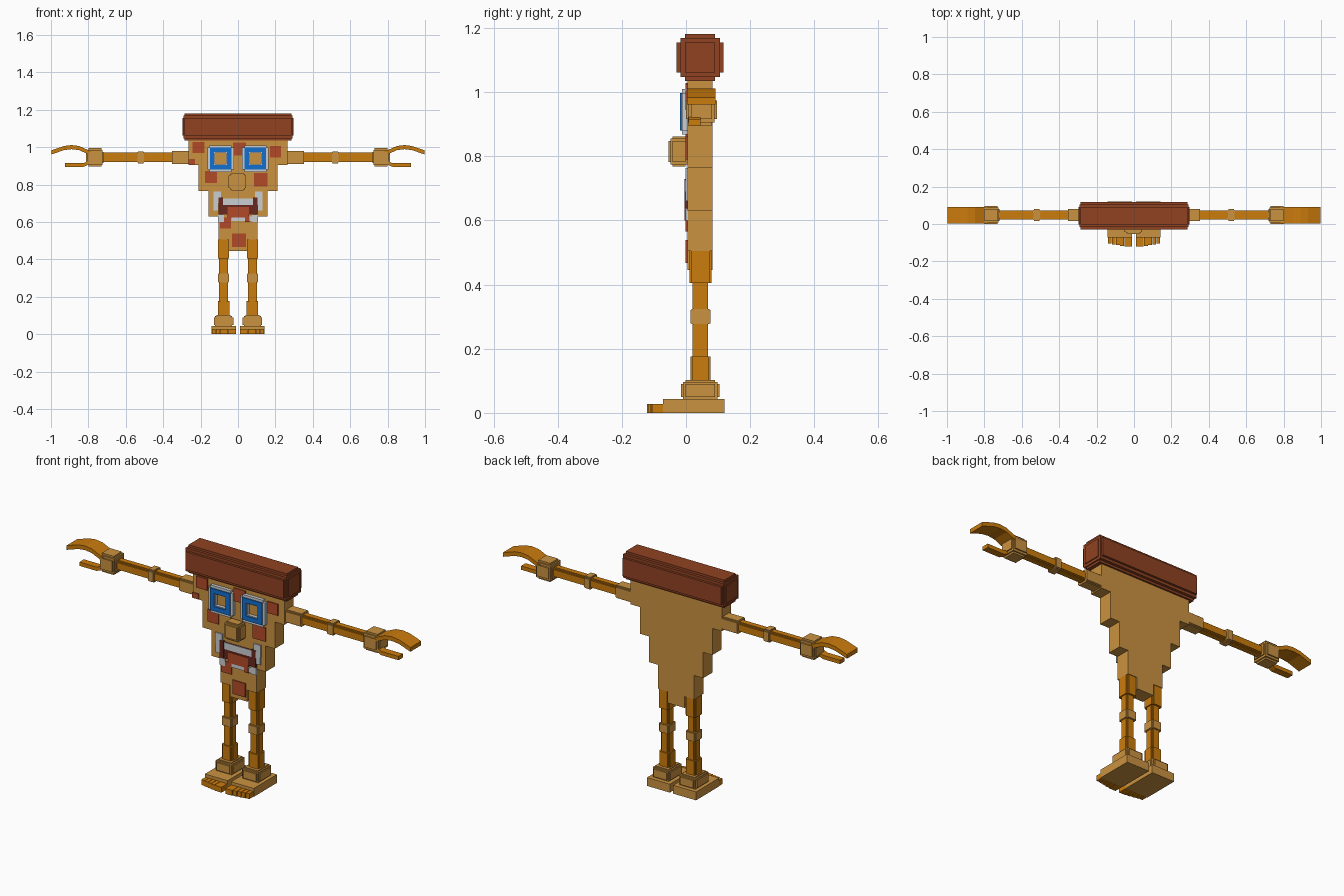
import bpy
import bmesh
from mathutils import Vector

cube = bpy.data.objects.get("Cube")
if cube:
    bpy.data.objects.remove(cube)


def material(name, rgb):
    m = bpy.data.materials.new(name)
    m.use_nodes = True
    col = (*rgb, 1)
    m.diffuse_color = col
    m.node_tree.nodes["Principled BSDF"].inputs["Base Color"].default_value = col
    return m


CHEESE = material("cheese", (0.60, 0.29, 0.052))
ORANGE = material("orange limbs", (0.60, 0.20, 0.004))
CRUST = material("crust brown", (0.28, 0.055, 0.016))
RED = material("sausage red", (0.45, 0.068, 0.02))
BLUE = material("eye blue", (0.006, 0.16, 0.62))
WHITE = material("off white", (0.60, 0.62, 0.64))
DARK = material("mouth brown", (0.14, 0.022, 0.014))


def finish(name, bm, mat):
    bmesh.ops.recalc_face_normals(bm, faces=bm.faces[:])
    me = bpy.data.meshes.new(name)
    bm.to_mesh(me)
    bm.free()
    me.materials.append(mat)
    ob = bpy.data.objects.new(name, me)
    bpy.context.scene.collection.objects.link(ob)
    return ob


def add_box(bm, centre, half):
    for v in bmesh.ops.create_cube(bm, size=2)["verts"]:
        v.co = Vector(centre) + v.co * Vector(half)


def box(name, mat, x, y, z):
    """Plain box from its (min, max) ranges."""
    bm = bmesh.new()
    add_box(bm, [sum(r) / 2 for r in (x, y, z)], [abs(r[1] - r[0]) / 2 for r in (x, y, z)])
    return finish(name, bm, mat)


def puff(name, mat, centre, half, step):
    """Box with stepped edges: one slab per axis plus a core."""
    bm = bmesh.new()
    half, step = Vector(half), Vector(step)
    for axis in range(3):
        if step[axis] == 0:
            continue
        h = half - step
        h[axis] = half[axis]
        add_box(bm, centre, h)
    add_box(bm, centre, half - step * 0.45)
    return finish(name, bm, mat)


def prism(name, mat, outline, y0, y1):
    """Extrude an x-z outline between two depths."""
    bm = bmesh.new()
    face = bm.faces.new([bm.verts.new((x, y0, z)) for x, z in outline])
    new = bmesh.ops.extrude_face_region(bm, geom=[face])["geom"]
    for v in new:
        if isinstance(v, bmesh.types.BMVert):
            v.co.y = y1
    return finish(name, bm, mat)


def ribbon(name, mat, path, thick, y0, y1):
    top = [(x, z + thick / 2) for x, z in path]
    low = [(x, z - thick / 2) for x, z in reversed(path)]
    return prism(name, mat, top + low, y0, y1)


def ring(name, mat, cx, cz, outer, inner, y0, y1, notch=0):
    """Square frame, optionally with notched corners."""
    bm = bmesh.new()
    cy, hy = (y0 + y1) / 2, (y1 - y0) / 2
    mid, bar = (outer + inner) / 2, (outer - inner) / 2
    for s in (1, -1):
        add_box(bm, (cx + s * mid, cy, cz), (bar, hy, outer - notch))
        add_box(bm, (cx, cy, cz + s * mid), (outer - notch, hy, bar))
    return finish(name, bm, mat)


# Stepped slice body
steps = [(0.265, 1.04), (0.21, 0.905), (0.157, 0.765), (0.105, 0.63), (0.05, 0.505)]
right_side = []
for i, (w, top) in enumerate(steps):
    low = steps[i + 1][1] if i + 1 < len(steps) else 0.445
    right_side += [(w, top), (w, low)]
prism("body", CHEESE, right_side + [(-x, z) for x, z in reversed(right_side)], 0.005, 0.082)

# Crust roll on top
puff("crust", CRUST, (0, 0.044, 1.108), (0.296, 0.073, 0.073), (0.011, 0.026, 0.026))

# Topping squares
for i, (x, z, w, h) in enumerate([
        (-0.21, 0.998, 0.032, 0.03), (0.008, 0.99, 0.034, 0.034), (0.2, 0.975, 0.03, 0.03),
        (-0.247, 0.922, 0.018, 0.014), (-0.145, 0.84, 0.032, 0.032), (0.122, 0.826, 0.037, 0.036),
        (-0.067, 0.595, 0.03, 0.03), (0.005, 0.503, 0.037, 0.036)]):
    box(f"topping_{i + 1}", RED, (x - w, x + w), (-0.001, 0.006), (z - h, z + h))

# Nose
puff("nose", CHEESE, (-0.003, -0.022, 0.815), (0.047, 0.032, 0.047), (0.014, 0.012, 0.014))

# Mouth layers
box("mouth", DARK, (-0.1, 0.107), (-0.001, 0.006), (0.64, 0.725))
box("upper_teeth", WHITE, (-0.1, 0.107), (-0.003, 0.006), (0.69, 0.725))
for s in (1, -1):
    side = "left" if s > 0 else "right"
    box(f"{side}_lip_corner", WHITE, (s * 0.09, s * 0.132), (-0.002, 0.006), (0.70, 0.763))
    box(f"{side}_lip_side", WHITE, (s * 0.107, s * 0.13), (-0.002, 0.006), (0.66, 0.71))
    box(f"{side}_mouth_corner", DARK, (s * 0.08, s * 0.105), (-0.004, 0.005), (0.64, 0.73))
    box(f"{side}_lower_lip", WHITE, (s * 0.075, s * 0.107), (-0.002, 0.006), (0.60, 0.638))
box("tongue", RED, (-0.055, 0.06), (-0.004, 0.005), (0.625, 0.68))
box("lower_lip", WHITE, (-0.035, 0.075), (-0.002, 0.006), (0.605, 0.63))
box("tongue_tip", RED, (0.037, 0.062), (-0.004, 0.005), (0.60, 0.627))

for s in (1, -1):
    side = "left" if s > 0 else "right"

    # Eyes
    ex, ez = s * 0.093, 0.939
    ring(f"{side}_eye_rim", WHITE, ex, ez, 0.071, 0.05, -0.012, 0.006, 0.012)
    ring(f"{side}_eye_iris", BLUE, ex, ez, 0.058, 0.034, -0.018, 0.006)
    ring(f"{side}_eye_inner_rim", WHITE, ex, ez, 0.036, 0.03, -0.012, 0.006)

    # Arm
    ay, az = 0.048, 0.945
    puff(f"{side}_shoulder", CHEESE, (s * 0.3, ay, az), (0.053, 0.033, 0.034), (0, 0.008, 0.008))
    puff(f"{side}_arm", ORANGE, (s * 0.54, ay, az), (0.2, 0.023, 0.025), (0, 0.009, 0.009))
    puff(f"{side}_elbow", CHEESE, (s * 0.52, ay, az), (0.019, 0.031, 0.032), (0.004, 0.008, 0.008))
    puff(f"{side}_wrist", CHEESE, (s * 0.765, ay, az), (0.047, 0.048, 0.049), (0.013, 0.015, 0.02))

    # Hand
    fingers = [(0.78, 0.965), (0.805, 0.975), (0.85, 0.995), (0.89, 1.0), (0.93, 0.995), (0.998, 0.972)]
    ribbon(f"{side}_fingers", ORANGE, [(s * x, z) for x, z in fingers], 0.022, 0.003, 0.092)
    thumb = [(0.78, 0.925), (0.825, 0.905), (0.925, 0.905)]
    ribbon(f"{side}_thumb", ORANGE, [(s * x, z) for x, z in thumb], 0.02, 0.008, 0.045)

    # Leg
    lx, ly = s * 0.077, 0.045
    puff(f"{side}_leg", ORANGE, (lx, ly, 0.3), (0.024, 0.024, 0.2), (0.008, 0.008, 0))
    puff(f"{side}_thigh", ORANGE, (lx, ly, 0.455), (0.03, 0.034, 0.05), (0.009, 0.009, 0))
    puff(f"{side}_knee", CHEESE, (lx, ly, 0.3), (0.03, 0.031, 0.025), (0.007, 0.007, 0.004))
    puff(f"{side}_shin", ORANGE, (lx, ly, 0.138), (0.031, 0.031, 0.038), (0.009, 0.009, 0))
    puff(f"{side}_ankle", CHEESE, (lx, ly, 0.07), (0.052, 0.06, 0.032), (0.014, 0.014, 0.012))

    # Foot and toes
    box(f"{side}_foot", CHEESE, (s * 0.01, s * 0.142), (-0.072, 0.12), (0, 0.044))
    x = 0.011
    for i, w in enumerate((0.042, 0.023, 0.022, 0.022, 0.021)):
        box(f"{side}_toe_{i + 1}", ORANGE, (s * x, s * (x + w - 0.002)),
            (-0.121 + i * 0.004, -0.07), (0, 0.028))
        x += w
